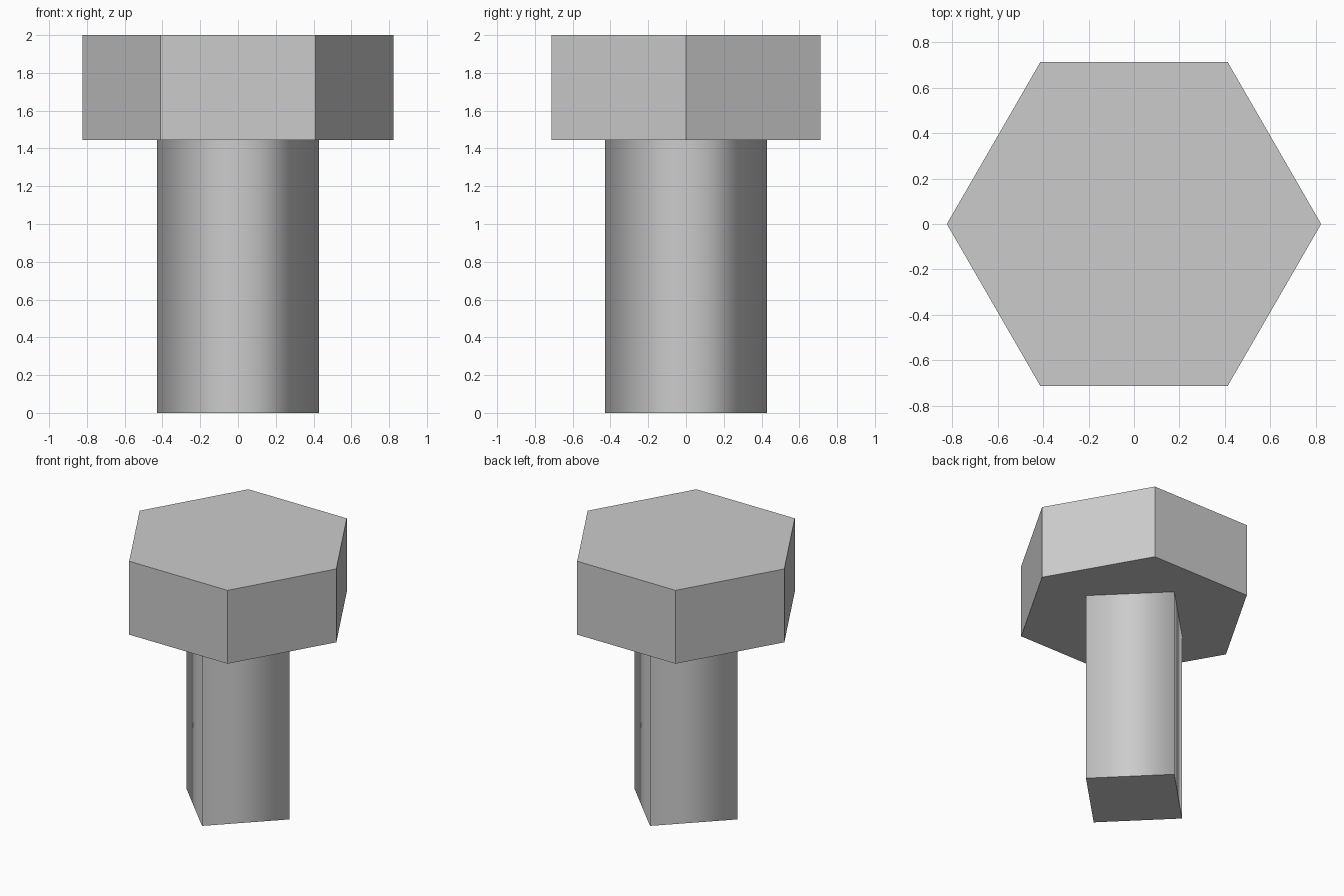
import bpy
import math

cube = bpy.data.objects.get("Cube")
if cube:
    bpy.data.objects.remove(cube, do_unlink=True)

HEAD_BASE = 1.445
TOP = 2.0

# Single plain metal colour
grey = bpy.data.materials.new("metal_grey")
colour = (0.6, 0.6, 0.6, 1.0)
grey.diffuse_color = colour
grey.use_nodes = True
grey.node_tree.nodes["Principled BSDF"].inputs["Base Color"].default_value = colour


def prism(name, sides, radius, bottom, top):
    """Upright prism whose first corner points along +x."""
    corners = [(radius * math.cos(math.tau * i / sides),
                radius * math.sin(math.tau * i / sides)) for i in range(sides)]
    verts = [(x, y, z) for z in (bottom, top) for x, y in corners]
    faces = [tuple(reversed(range(sides))), tuple(range(sides, 2 * sides))]
    for i in range(sides):
        j = (i + 1) % sides
        faces.append((i, j, j + sides, i + sides))
    mesh = bpy.data.meshes.new(name)
    mesh.from_pydata(verts, [], faces)
    mesh.materials.append(grey)
    obj = bpy.data.objects.new(name, mesh)
    bpy.context.collection.objects.link(obj)
    return obj


# Hexagonal head, flat shaded
prism("bolt_head", 6, 0.823, HEAD_BASE, TOP)

# Four-sided shank: sides blend smoothly, end rims stay sharp
shank = prism("bolt_shank", 4, 0.43, 0.0, HEAD_BASE)
for face in shank.data.polygons:
    face.use_smooth = abs(face.normal.z) < 0.5
for edge in shank.data.edges:
    a, b = (shank.data.vertices[v].co.z for v in edge.vertices)
    edge.use_edge_sharp = abs(a - b) < 0.001
